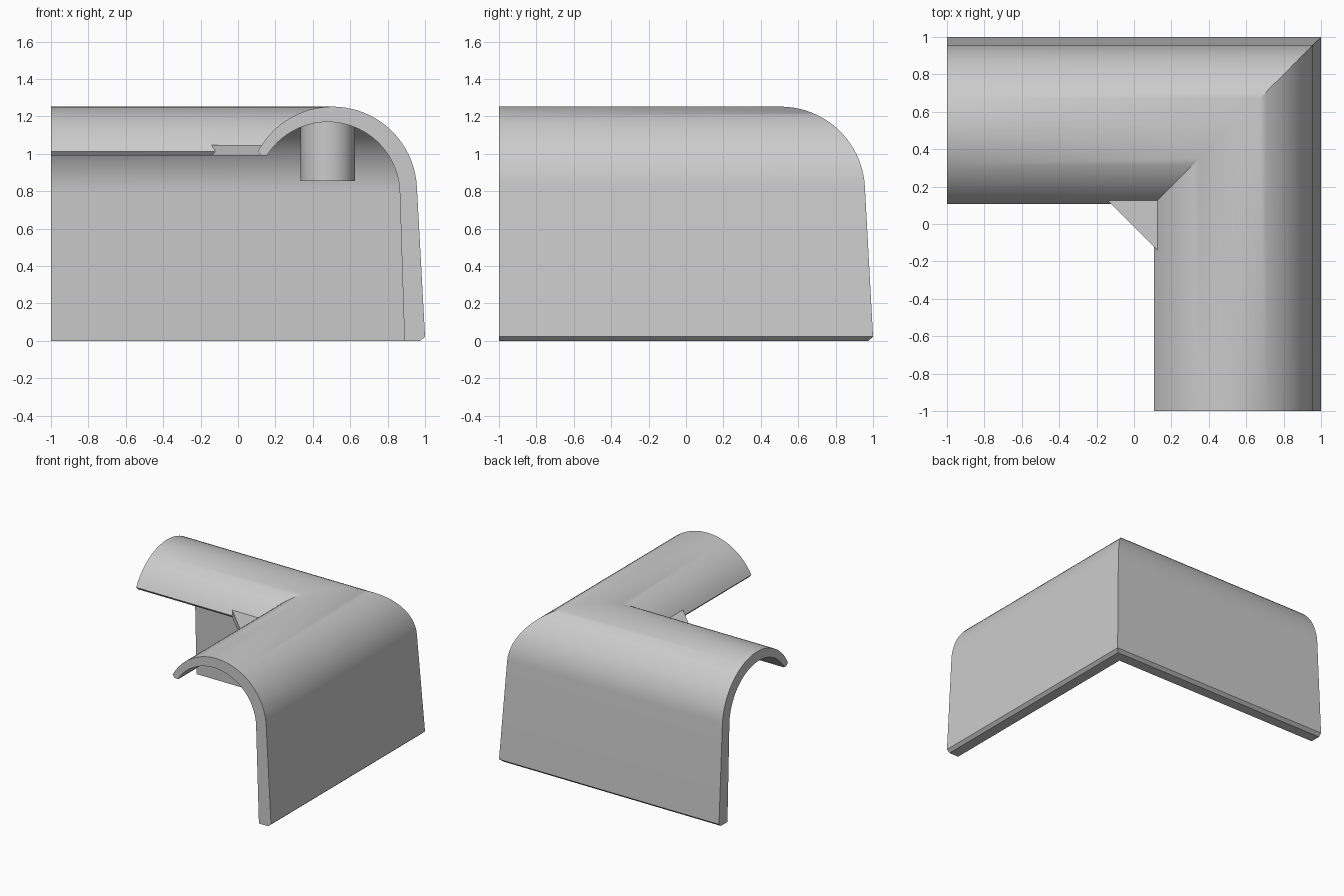
import bpy
import bmesh
from math import cos, sin, radians
from mathutils import Vector

cube = bpy.data.objects.get("Cube")
if cube:
    bpy.data.objects.remove(cube, do_unlink=True)

grey = bpy.data.materials.new("plain grey")
grey.use_nodes = True
colour = (0.6, 0.6, 0.6, 1)
grey.diffuse_color = colour
grey.node_tree.nodes["Principled BSDF"].inputs["Base Color"].default_value = colour


def finish(name, bm):
    """Turn a bmesh into a named, smooth-shaded object."""
    bmesh.ops.recalc_face_normals(bm, faces=bm.faces)
    mesh = bpy.data.meshes.new(name)
    bm.to_mesh(mesh)
    bm.free()
    mesh.materials.append(grey)
    obj = bpy.data.objects.new(name, mesh)
    bpy.context.collection.objects.link(obj)
    bpy.ops.object.select_all(action='DESELECT')
    obj.select_set(True)
    bpy.context.view_layer.objects.active = obj
    bpy.ops.object.shade_smooth_by_angle(angle=radians(30))
    return obj


def arc(cx, cz, r, start, end, steps=32):
    angles = [radians(start + (end - start) * i / steps) for i in range(steps + 1)]
    return [(cx + r * cos(a), cz + r * sin(a)) for a in angles]


# Hooked cross-section: straight wall, rounded top, free inner lip
profile = [(0.89, 0), (0.975, 0), (1, 0.022)]
profile += arc(0.505, 0.8, 0.452, 3, 152)
profile += [(0.125, 0.99), (0.158, 0.99)]
profile += arc(0.48, 0.785, 0.385, 147, 0)

# Two legs swept along an L and mitred at the corner
bm = bmesh.new()
rings = []
for d, z in profile:
    rings.append([bm.verts.new(p) for p in ((d, -1, z), (d, d, z), (-1, d, z))])
for i, ring in enumerate(rings):
    nxt = rings[(i + 1) % len(rings)]
    for k in range(2):
        bm.faces.new((ring[k], ring[k + 1], nxt[k + 1], nxt[k]))
for end in (0, 2):
    bm.faces.new([ring[end] for ring in rings])
finish("corner_shell", bm)

# Triangular web in the inner corner, upright on its long side
bm = bmesh.new()
levels = []
for z, inner in ((0.99, 0.125), (1.047, 0.14)):
    far = -0.015 - inner
    corners = ((far, inner), (inner, far), (inner, inner))
    levels.append([bm.verts.new((x, y, z)) for x, y in corners])
low, high = levels
bm.faces.new(low)
bm.faces.new(high)
for i in range(3):
    j = (i + 1) % 3
    bm.faces.new((low[i], low[j], high[j], high[i]))
finish("corner_web", bm)

# Round peg hanging under the corner
bottom, top = 0.855, 1.19
bm = bmesh.new()
bmesh.ops.create_cone(bm, cap_ends=True, segments=48, radius1=0.145,
                      radius2=0.145, depth=top - bottom)
bmesh.ops.translate(bm, verts=bm.verts, vec=Vector((0.48, 0.48, (top + bottom) / 2)))
finish("corner_peg", bm)
